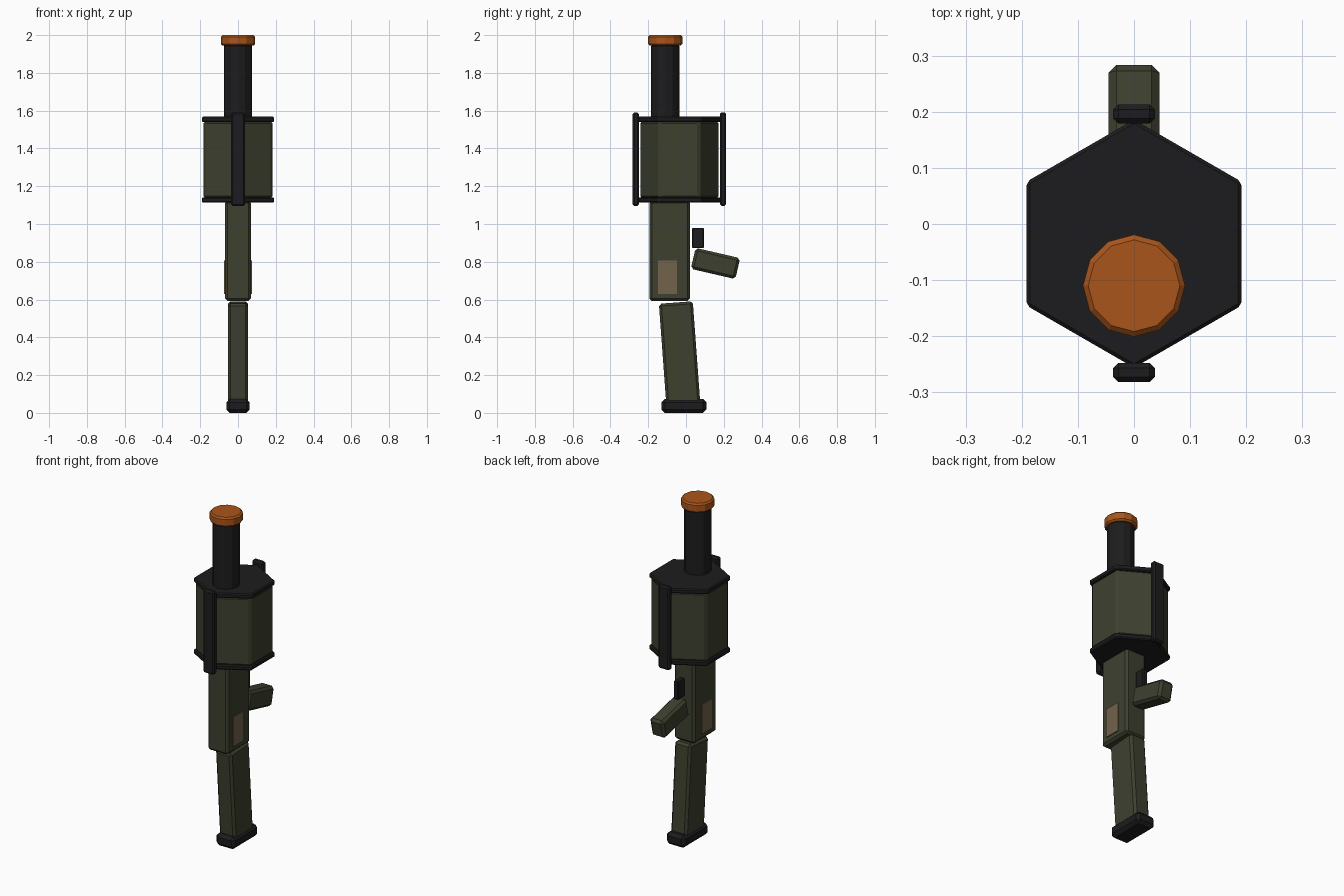
import bpy, math

if "Cube" in bpy.data.objects:
    bpy.data.objects.remove(bpy.data.objects["Cube"])


def material(name, rgb):
    m = bpy.data.materials.new(name)
    m.diffuse_color = (*rgb, 1)
    m.use_nodes = True
    m.node_tree.nodes["Principled BSDF"].inputs["Base Color"].default_value = m.diffuse_color
    return m


OLIVE = material("olive", (0.047, 0.051, 0.028))
BLACK = material("black", (0.012, 0.012, 0.013))
ORANGE = material("orange", (0.40, 0.09, 0.011))
TAN = material("tan", (0.17, 0.125, 0.07))


def finish(obj, name, mat, bevel):
    obj.name = name
    obj.data.materials.append(mat)
    if bevel:
        mod = obj.modifiers.new("bevel", 'BEVEL')
        mod.width = bevel
        mod.segments = 1
        mod.limit_method = 'ANGLE'
        mod.angle_limit = math.radians(40)
    return obj


def box(name, center, size, mat, bevel=0.0, tilt=0.0):
    bpy.ops.mesh.primitive_cube_add(size=1, location=center)
    obj = bpy.context.object
    obj.scale = size
    bpy.ops.object.transform_apply(location=False, rotation=False, scale=True)
    obj.rotation_euler.x = math.radians(tilt)
    return finish(obj, name, mat, bevel)


def prism(name, sides, radius, y, z0, z1, mat, bevel=0.0):
    # first vertex of the primitive points along y
    bpy.ops.mesh.primitive_cylinder_add(vertices=sides, radius=radius, depth=z1 - z0,
                                        location=(0, y, (z0 + z1) / 2))
    return finish(bpy.context.object, name, mat, bevel)


# barrel and muzzle ring
prism("barrel", 12, 0.075, -0.11, 1.50, 1.95, BLACK, 0.008)
prism("muzzle_ring", 12, 0.091, -0.11, 1.944, 2.0, ORANGE, 0.009)

# hexagonal drum with end plates
prism("drum", 6, 0.212, -0.035, 1.135, 1.545, OLIVE, 0.012)
for name, z0 in (("drum_plate_lower", 1.113), ("drum_plate_upper", 1.54)):
    prism(name, 6, 0.221, -0.035, z0, z0 + 0.028, BLACK, 0.006)

# straps in front of and behind the drum
for name, y in (("front_strap", -0.265), ("rear_strap", 0.196)):
    box(name, (0, y, 1.343), (0.074, 0.034, 0.495), BLACK, 0.009)

# receiver with side panels
box("receiver", (0, -0.087, 0.858), (0.136, 0.214, 0.53), OLIVE, 0.013)
for name, s in (("left_panel", -1), ("right_panel", 1)):
    box(name, (s * 0.066, -0.098, 0.718), (0.014, 0.1, 0.175), TAN)

# stock and butt pad
box("stock", (0, -0.034, 0.315), (0.106, 0.18, 0.54), OLIVE, 0.013, 4.2)
box("butt_pad", (0, -0.011, 0.037), (0.124, 0.238, 0.074), BLACK, 0.018)

# grip and trigger
box("grip", (0, 0.156, 0.791), (0.09, 0.242, 0.114), OLIVE, 0.014, -13)
box("trigger", (0, 0.0635, 0.926), (0.03, 0.063, 0.108), BLACK, 0.004)
